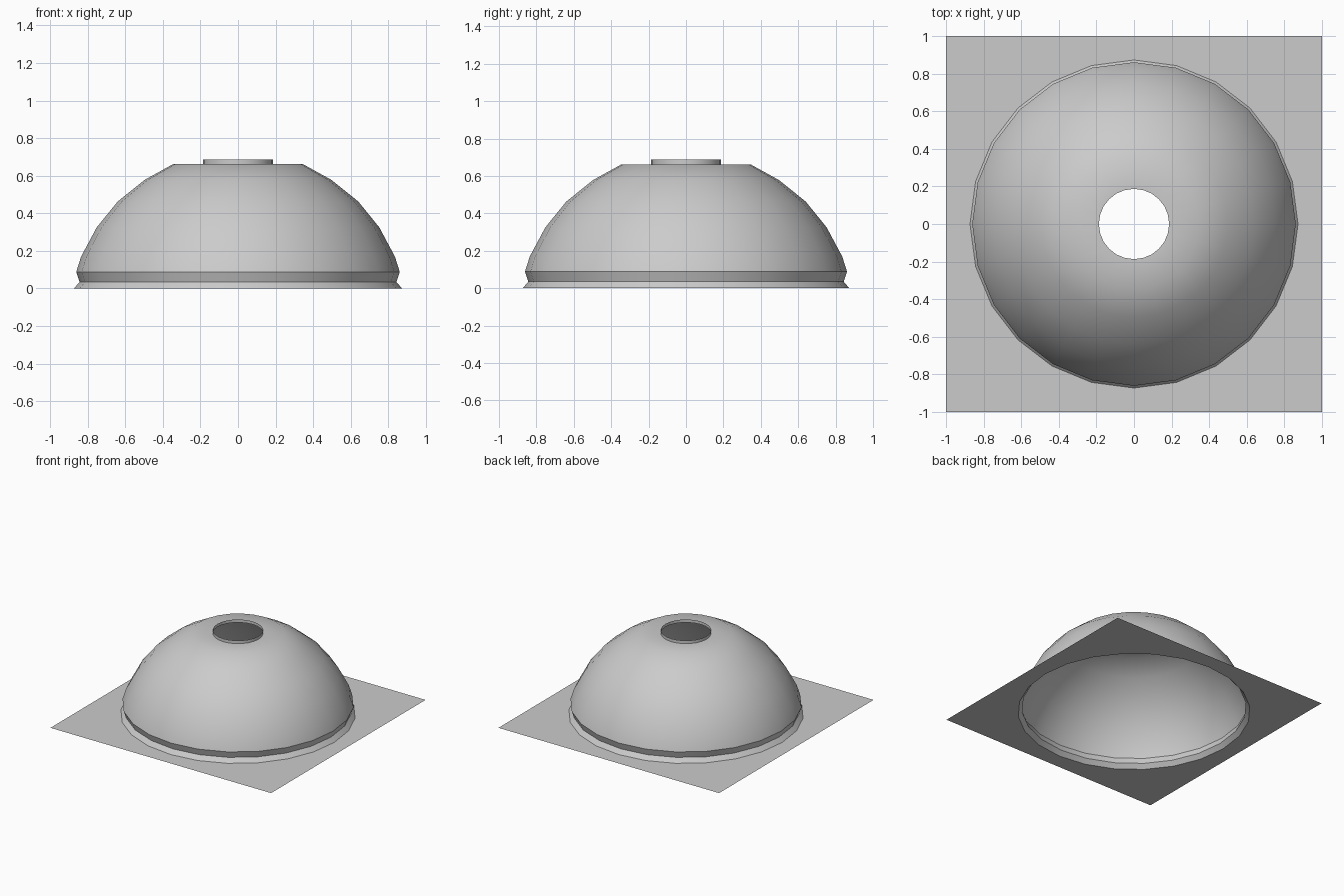
import bpy, bmesh, math

cube = bpy.data.objects.get("Cube")
if cube:
    bpy.data.objects.remove(cube, do_unlink=True)

SIDES = 24
RIM = 0.873

grey = bpy.data.materials.new("light_grey")
grey.use_nodes = True
colour = (0.6, 0.6, 0.6, 1)
grey.diffuse_color = colour
grey.node_tree.nodes["Principled BSDF"].inputs["Base Color"].default_value = colour


def directions():
    for i in range(SIDES):
        a = 2 * math.pi * i / SIDES
        yield math.cos(a), math.sin(a)


def build_rings(name, rings):
    """Join successive rings of points with quads."""
    bm = bmesh.new()
    loops = [[bm.verts.new(p) for p in ring] for ring in rings]
    for low, high in zip(loops, loops[1:]):
        for i in range(SIDES):
            j = (i + 1) % SIDES
            bm.faces.new((low[i], low[j], high[j], high[i]))
    mesh = bpy.data.meshes.new(name)
    bm.to_mesh(mesh)
    bm.free()
    mesh.materials.append(grey)
    obj = bpy.data.objects.new(name, mesh)
    bpy.context.collection.objects.link(obj)
    return obj


def circle(r, z):
    return [(r * c, r * s, z) for c, s in directions()]


# Flat square sheet with a round opening under the dome
square = [(c / max(abs(c), abs(s)), s / max(abs(c), abs(s)), 0)
          for c, s in directions()]
build_rings("base_sheet", [square, circle(RIM, 0)])

# Dome shell: flared foot, undercut neck, rounded body, flat crown, open collar
profile = [(RIM, 0), (0.843, 0.035), (0.861, 0.088), (0.835, 0.17),
           (0.752, 0.325), (0.64, 0.463), (0.497, 0.578), (0.345, 0.662),
           (0.187, 0.662), (0.187, 0.687)]
dome = build_rings("dome_shell", [circle(r, z) for r, z in profile])

bpy.ops.object.select_all(action='DESELECT')
dome.select_set(True)
bpy.context.view_layer.objects.active = dome
bpy.ops.object.shade_smooth_by_angle(angle=math.radians(32))
